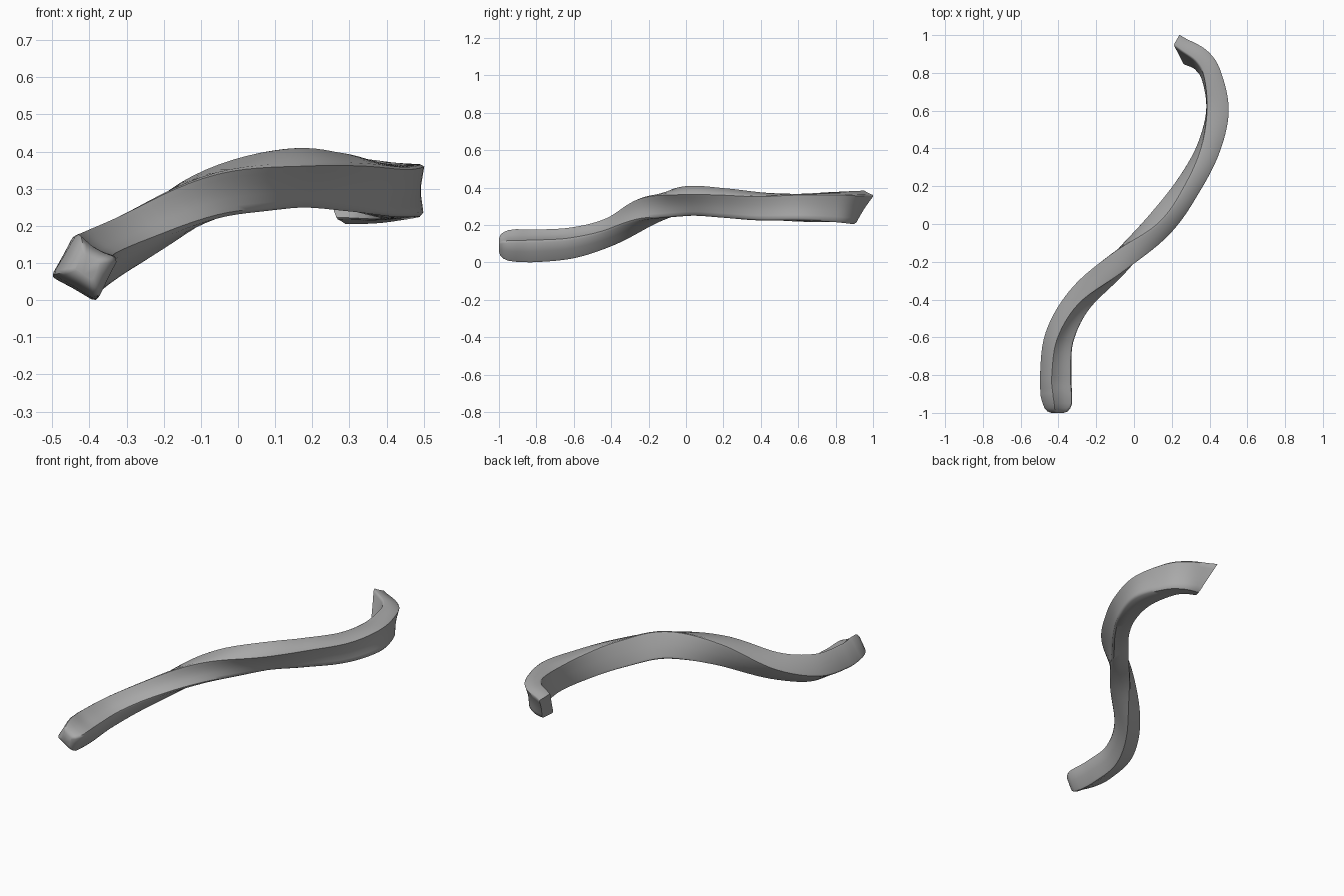
import bpy, bmesh, math
from mathutils import Vector

cube = bpy.data.objects.get("Cube")
if cube:
    bpy.data.objects.remove(cube, do_unlink=True)

# Stations: centre x, y, z, width, height, roll in degrees, end slant
STATIONS = [
    (-.409, -.91, .092, .128, .13, 60, 0),
    (-.413, -.8, .09, .13, .13, 62, 0),
    (-.393, -.6, .107, .124, .116, 57, 0),
    (-.285, -.4, .168, .108, .108, 42, 0),
    (-.075, -.2, .28, .114, .122, 6, 0),
    (.14, 0, .327, .098, .138, -27, 0),
    (.288, .2, .317, .094, .138, -20, 0),
    (.395, .4, .298, .105, .136, -9, 0),
    (.443, .6, .295, .117, .14, 0, 0),
    (.412, .78, .295, .096, .152, -5, .08),
    (.355, .868, .293, .086, .16, -13, .25),
    (.252, .926, .293, .07, .168, -22, .55),
]
# Cross-section: rounded corners, with a shallow groove along one face
PROFILE = [(-.52, -.44), (-.5, 0), (-.5, .4), (-.48, .48), (-.4, .51), (0, .5),
           (.42, .5), (.5, .46), (.47, .32), (.43, .12), (.43, -.12),
           (.46, -.3), (.48, -.42), (.4, -.5), (0, -.52), (-.4, -.55),
           (-.49, -.53)]
STEPS = 7


def spline(a, b, c, d, t):
    """Smooth value between b and c."""
    return b + .5 * t * (c - a + t * (2*a - 5*b + 4*c - d + t * (3*(b - c) + d - a)))


def resample(rows):
    ext = [[2*p - q for p, q in zip(rows[0], rows[1])], *rows,
           [2*p - q for p, q in zip(rows[-1], rows[-2])]]
    out = [[spline(*v, s / STEPS) for v in zip(*ext[i:i + 4])]
           for i in range(len(rows) - 1) for s in range(STEPS)]
    return out + [list(rows[-1])]


def section(bm, row, tangent, scale=1):
    centre, (w, h, roll, slant) = Vector(row[:3]), row[3:]
    side = tangent.cross(Vector((0, 0, 1))).normalized()
    up = side.cross(tangent)
    c, s = math.cos(math.radians(roll)), math.sin(math.radians(roll))
    across, upright = side * c + up * s, up * c - side * s
    return [bm.verts.new(centre + scale * (across * u * w
            + (upright + tangent * slant) * v * h)) for u, v in PROFILE]


# Sweep the section along the twisting path
rows = resample(STATIONS)
bm = bmesh.new()
rings = []
for i, row in enumerate(rows):
    a, b = rows[max(i - 1, 0)], rows[min(i + 1, len(rows) - 1)]
    tangent = (Vector(b[:3]) - Vector(a[:3])).normalized()
    rings.append(section(bm, row, tangent))

# Rounded front tip
for y, scale in ((-.95, .94), (-.975, .82), (-.992, .65), (-1, .4)):
    tip = [rows[0][0] + .005, y, *rows[0][2:]]
    rings.insert(0, section(bm, tip, Vector((0, 1, 0)), scale))

n = len(PROFILE)
for r, q in zip(rings, rings[1:]):
    for j in range(n):
        k = (j + 1) % n
        bm.faces.new((r[j], r[k], q[k], q[j]))
bm.faces.new(rings[0])
bm.faces.new(rings[-1])
bmesh.ops.recalc_face_normals(bm, faces=bm.faces)

mesh = bpy.data.meshes.new("curved_bar")
bm.to_mesh(mesh)
bm.free()
bar = bpy.data.objects.new("curved_bar", mesh)
bpy.context.collection.objects.link(bar)

grey = bpy.data.materials.new("plain_grey")
grey.use_nodes = True
colour = (.4, .4, .4, 1)
grey.diffuse_color = colour
grey.node_tree.nodes["Principled BSDF"].inputs["Base Color"].default_value = colour
mesh.materials.append(grey)

bpy.context.view_layer.objects.active = bar
bar.select_set(True)
bpy.ops.object.shade_smooth_by_angle(angle=math.radians(50))
